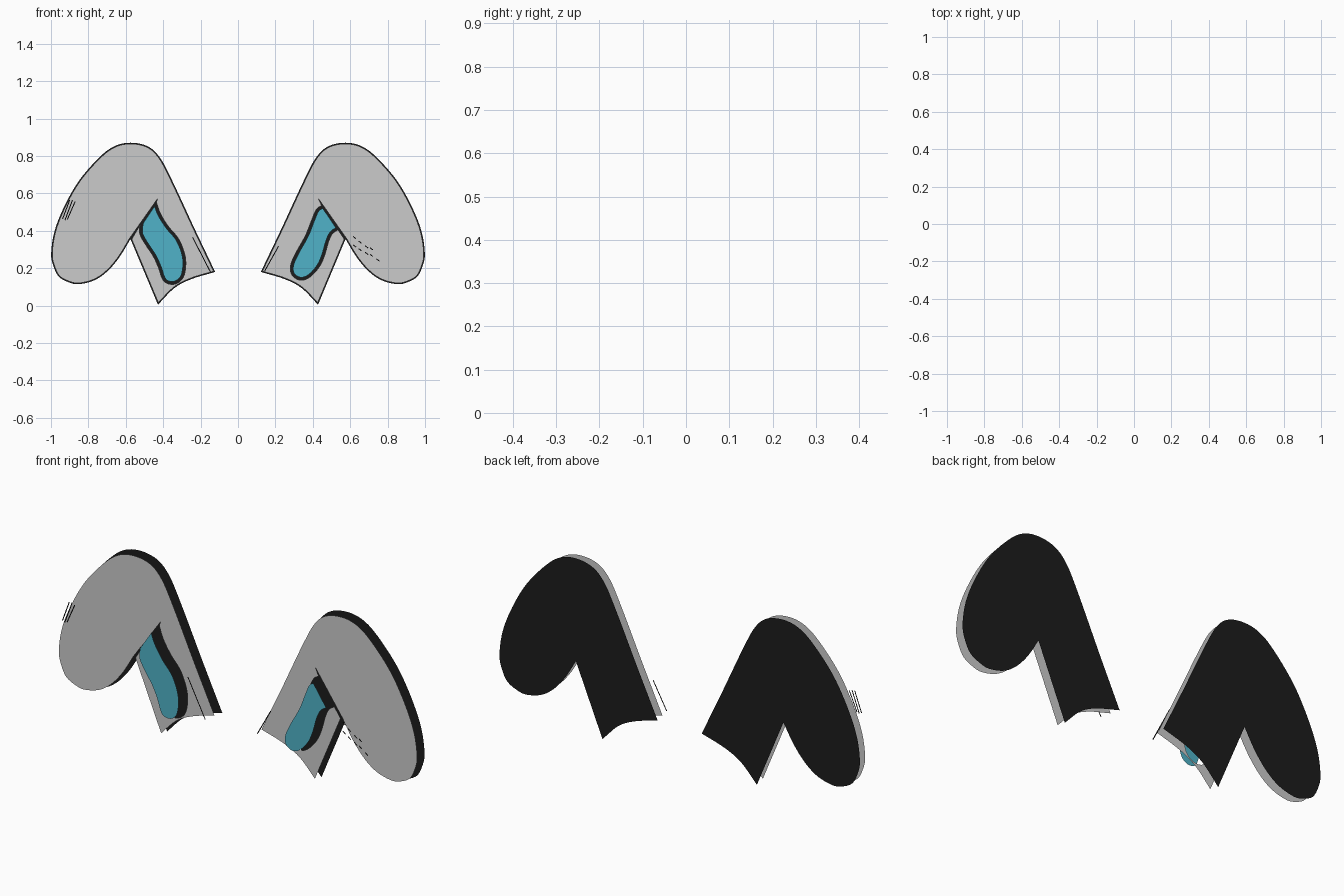
import bpy, bmesh
from mathutils import Vector as V

if "Cube" in bpy.data.objects:
    bpy.data.objects.remove(bpy.data.objects["Cube"])

BACK, MID, FRONT = 0.05, 0.0, -0.05   # depth of the stacked flat layers


def material(name, rgb):
    m = bpy.data.materials.new(name)
    m.diffuse_color = (*rgb, 1)
    m.use_nodes = True
    m.node_tree.nodes["Principled BSDF"].inputs["Base Color"].default_value = m.diffuse_color
    return m


black = material("black", (0.012, 0.012, 0.012))
teal = material("teal", (0.08, 0.45, 0.58))


def smooth(flat, steps=5):
    """Open Catmull-Rom curve through x, z pairs."""
    p = [V(flat[i:i + 2]) for i in range(0, len(flat), 2)]
    q = [2 * p[0] - p[1]] + p + [2 * p[-1] - p[-2]]
    out = []
    for a, b, c, d in zip(q, q[1:], q[2:], q[3:]):
        for k in range(steps):
            t = k / steps
            out.append(0.5 * (2 * b + (c - a) * t + (2 * a - 5 * b + 4 * c - d) * t * t
                              + (3 * b - a - 3 * c + d) * t ** 3))
    return out + [p[-1]]


def inset(loop, d):
    """Shrink a closed loop by d."""
    n = len(loop)
    area = sum(loop[i - 1].cross(loop[i]) for i in range(n))
    s = 1 if area > 0 else -1
    out = []
    for i, p in enumerate(loop):
        d1 = (p - loop[i - 1]).normalized()
        d2 = (loop[(i + 1) % n] - p).normalized()
        n1, n2 = V((-d1.y, d1.x)) * s, V((-d2.y, d2.x)) * s
        out.append(p + (n1 + n2) * d / max(0.35, 1 + n1.dot(n2)))
    return out


def flat_object(name, loops, y, side=1, mat=None):
    bm = bmesh.new()
    for loop in loops:
        f = bm.faces.new([bm.verts.new((side * p.x, y, p.y)) for p in loop])
        f.normal_update()
        if f.normal.y > 0:
            f.normal_flip()
    me = bpy.data.meshes.new(name)
    bm.to_mesh(me)
    bm.free()
    ob = bpy.data.objects.new(name, me)
    bpy.context.collection.objects.link(ob)
    if mat:
        me.materials.append(mat)


def stroke(x1, z1, x2, z2, w=0.005):
    a, b = V((x1, z1)), V((x2, z2))
    d = (b - a).normalized() * w / 2
    o = V((-d.y, d.x))
    return [a + o, b + o, b - o, a - o]


# Ear outline: stem edge, rounded top and hanging flap down to the notch
flap = smooth([.235, .417, .355, .675, .42, .795, .485, .853, .575, .871, .66, .853,
               .74, .794, .848, .671, .928, .532, .981, .398, .999, .275, .985, .206,
               .955, .152, .90, .123, .848, .115, .767, .136, .698, .184, .634, .259,
               .575, .356])
flap.insert(0, V((.122, .18)))
arch = smooth([.428, .005, .34, .094, .249, .142, .122, .18])[:-1]
slit_tip = V((.43, .572))
notch = V((.575, .356))

# Inner-ear openings, running from the fold line and back to it
opening = {
    "left": smooth([.443, .553, .42, .489, .377, .42, .324, .356, .291, .275, .286, .206,
                    .302, .147, .345, .12, .393, .136, .42, .206, .447, .265, .489, .329,
                    .519, .385, .517, .441]),
    "right": smooth([.456, .532, .424, .511, .398, .452, .366, .372, .318, .286, .288, .217,
                     .293, .168, .334, .142, .382, .158, .43, .211, .457, .27, .479, .345,
                     .50, .388, .536, .414]),
}

# Fine front strokes
marks = {
    "left": [stroke(.938, .463, .90, .565), stroke(.925, .457, .885, .565),
             stroke(.913, .46, .87, .558), stroke(.243, .366, .147, .179)],
    "right": [stroke(.217, .318, .142, .184)]
    + [stroke(x, z, x + .016, z - .012) for x, z in
       [(.615, .37), (.615, .325), (.645, .345), (.645, .305), (.68, .32),
        (.68, .285), (.705, .31), (.705, .275), (.74, .25)]],
}

for name, side in (("left", -1), ("right", 1)):
    hole = opening[name]
    flat_object(name + "_ear_outline", [flap + arch], BACK, side, black)
    skin = flap + [slit_tip] + hole + [notch.copy()] + arch
    flat_object(name + "_ear_skin", [inset(skin, 0.006)], MID, side)
    flat_object(name + "_inner_ear", [inset(hole, 0.009)], FRONT, side, teal)
    flat_object(name + "_ear_strokes", marks[name], FRONT, side, black)
